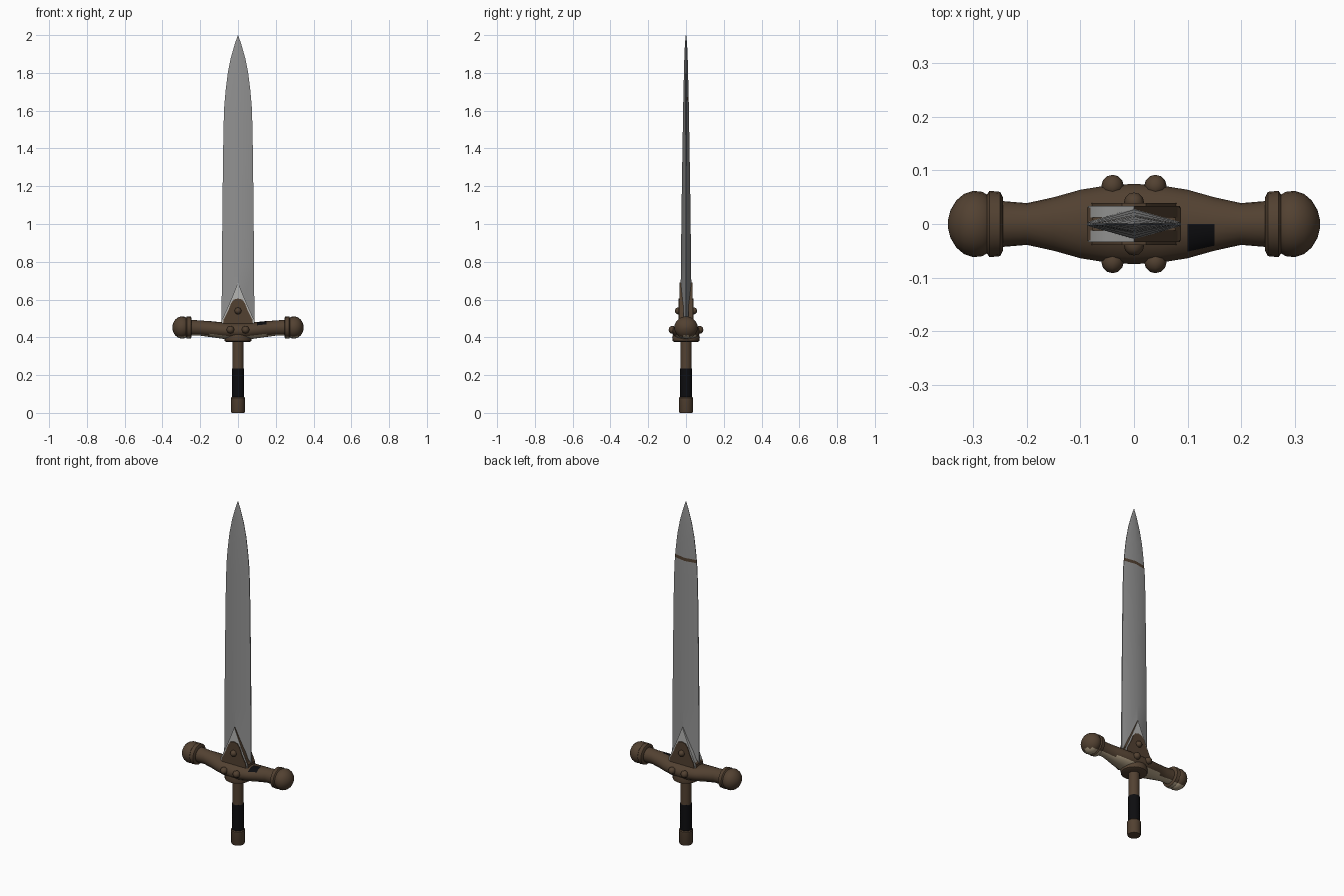
import bpy, bmesh, math
from mathutils import Matrix

if "Cube" in bpy.data.objects:
    bpy.data.objects.remove(bpy.data.objects["Cube"])


def material(name, rgb):
    m = bpy.data.materials.new(name)
    m.diffuse_color = (*rgb, 1)
    m.use_nodes = True
    m.node_tree.nodes["Principled BSDF"].inputs["Base Color"].default_value = m.diffuse_color
    return m


STEEL = material("steel grey", (0.285, 0.285, 0.285))
BRIGHT = material("bright steel", (0.46, 0.46, 0.45))
BROWN = material("dark bronze", (0.085, 0.053, 0.031))
TAN = material("pale bronze", (0.45, 0.36, 0.24))
BLACK = material("black wrap", (0.004, 0.004, 0.005))


def finish(bm, name, mat, angle=35):
    bmesh.ops.recalc_face_normals(bm, faces=bm.faces)
    me = bpy.data.meshes.new(name)
    bm.to_mesh(me)
    bm.free()
    ob = bpy.data.objects.new(name, me)
    bpy.context.collection.objects.link(ob)
    me.materials.append(mat)
    bpy.ops.object.select_all(action='DESELECT')
    ob.select_set(True)
    bpy.context.view_layer.objects.active = ob
    bpy.ops.object.shade_smooth_by_angle(angle=math.radians(angle))
    return ob


def paint(ob, mat, rule):
    """Give a second colour to the faces whose centre and normal meet the rule."""
    ob.data.materials.append(mat)
    slot = len(ob.data.materials) - 1
    for p in ob.data.polygons:
        if rule(p.center, p.normal):
            p.material_index = slot


def loft(name, rings, mat, angle=35):
    """Skin a list of equal-length point rings and cap both ends."""
    bm = bmesh.new()
    vs = [[bm.verts.new(p) for p in r] for r in rings]
    n = len(vs[0])
    for a, b in zip(vs, vs[1:]):
        for i in range(n):
            j = (i + 1) % n
            bm.faces.new((a[i], a[j], b[j], b[i]))
    bm.faces.new(vs[0])
    bm.faces.new(vs[-1])
    return finish(bm, name, mat, angle)


def ring_z(r, z, n=20):
    return [(r * math.cos(2 * math.pi * i / n), r * math.sin(2 * math.pi * i / n), z) for i in range(n)]


def ring_x(x, ry, rz, zc, n=20):
    return [(x, ry * math.cos(2 * math.pi * i / n), zc + rz * math.sin(2 * math.pi * i / n)) for i in range(n)]


def prism(name, half, y0, y1, mat):
    """Extrude a mirrored front outline between two depths."""
    pts = half + [(-x, z) for x, z in reversed(half) if x > 0]
    return loft(name, [[(x, y, z) for x, z in pts] for y in (y0, y1)], mat, 30)


def rivet(name, x, y, z, r, side):
    bm = bmesh.new()
    rot = Matrix.Rotation(math.pi / 2, 4, 'X')
    bmesh.ops.create_uvsphere(bm, u_segments=8, v_segments=6, radius=r,
                              matrix=Matrix.Translation((x, side * y, z)) @ rot)
    finish(bm, name, BROWN, 60)


# blade: diamond section with blunt edges, curving to a point, bronze mark on the back
blade = [(0.45, 0.087, 0.030), (0.8, 0.085, 0.027), (1.2, 0.081, 0.022), (1.5, 0.077, 0.017),
         (1.62, 0.073, 0.015), (1.655, 0.070, 0.0144), (1.673, 0.0685, 0.014), (1.72, 0.064, 0.013),
         (1.8, 0.054, 0.011), (1.88, 0.038, 0.009), (1.95, 0.018, 0.006), (2.0, 0.0008, 0.001)]
ob = loft("blade", [[(w, -t * .12, z), (w, t * .12, z), (0, t, z), (-w, t * .12, z), (-w, -t * .12, z), (0, -t, z)]
                    for z, w, t in blade], STEEL, 30)
paint(ob, BROWN, lambda c, n: 1.655 < c.z < 1.673 and n.y > .5)


# crossguard: swelling bar, pale underneath, dark mark on top, with a lower collar
def underside(c, n):
    return n.z < -.75


guard = [(0.26, .044, .042, .452), (0.20, .039, .040, .449), (0.15, .050, .042, .444),
         (0.10, .064, .043, .438), (0.05, .072, .046, .434), (0, .075, .048, .432)]
stations = [(-x, a, b, c) for x, a, b, c in guard] + guard[-2::-1]
ob = loft("crossguard", [ring_x(*s) for s in stations], BROWN, 45)
paint(ob, TAN, underside)
paint(ob, BLACK, lambda c, n: .10 < c.x < .15 and -.04 < c.y < 0 and n.z > .5)
loft("guard_collar", [ring_z(r, z) for r, z in ((.060, .375), (.070, .380), (.073, .398), (.068, .42))], BROWN)

# ball ends, each with a ring behind the ball
ball = [(0.245, .050), (0.250, .060), (0.270, .062), (0.275, .055), (0.283, .060), (0.300, .062),
        (0.318, .056), (0.332, .044), (0.343, .026), (0.348, .006)]
for s, side in ((-1, "left"), (1, "right")):
    ob = loft(side + "_ball_end", [ring_x(s * x, r, r * .95, .452) for x, r in ball], BROWN, 40)
    paint(ob, TAN, underside)

# langets: bright steel point with a bronze plate on both faces, over a base block
prism("blade_socket", [(0, .44), (.088, .44), (.088, .492), (.078, .505), (0, .505)], -.031, .031, BROWN)
for s, side in ((-1, "front"), (1, "back")):
    ob = prism(side + "_steel_langet", [(0, .45), (.086, .45), (.086, .49), (.052, .565), (.024, .63), (0, .69)],
               s * .012, s * .034, BRIGHT)
    paint(ob, BROWN, lambda c, n: n.x > .3)
    prism(side + "_bronze_langet", [(0, .45), (.082, .45), (.076, .495), (.052, .54), (.037, .58), (.022, .600), (0, .606)],
          s * .015, s * .039, BROWN)
    rivet(side + "_langet_rivet", 0, .040, .54, .019, s)
    for x in (-.04, .04):
        rivet(side + "_guard_rivet", x, .071, .44, .021, s)

# grip, wrapped lower half with ridges, and pommel cap
loft("grip", [ring_z(.030, .07), ring_z(.030, .39)], BROWN)
wrap = []
for i in range(15):
    z = .08 + i * .155 / 15
    wrap += [ring_z(.0305, z), ring_z(.033, z + .005)]
wrap.append(ring_z(.0305, .235))
loft("grip_wrap", wrap, BLACK, 60)
loft("pommel", [ring_z(r, z) for r, z in ((.034, 0), (.036, .004), (.036, .066), (.037, .07), (.037, .080), (.033, .085))], BROWN)
